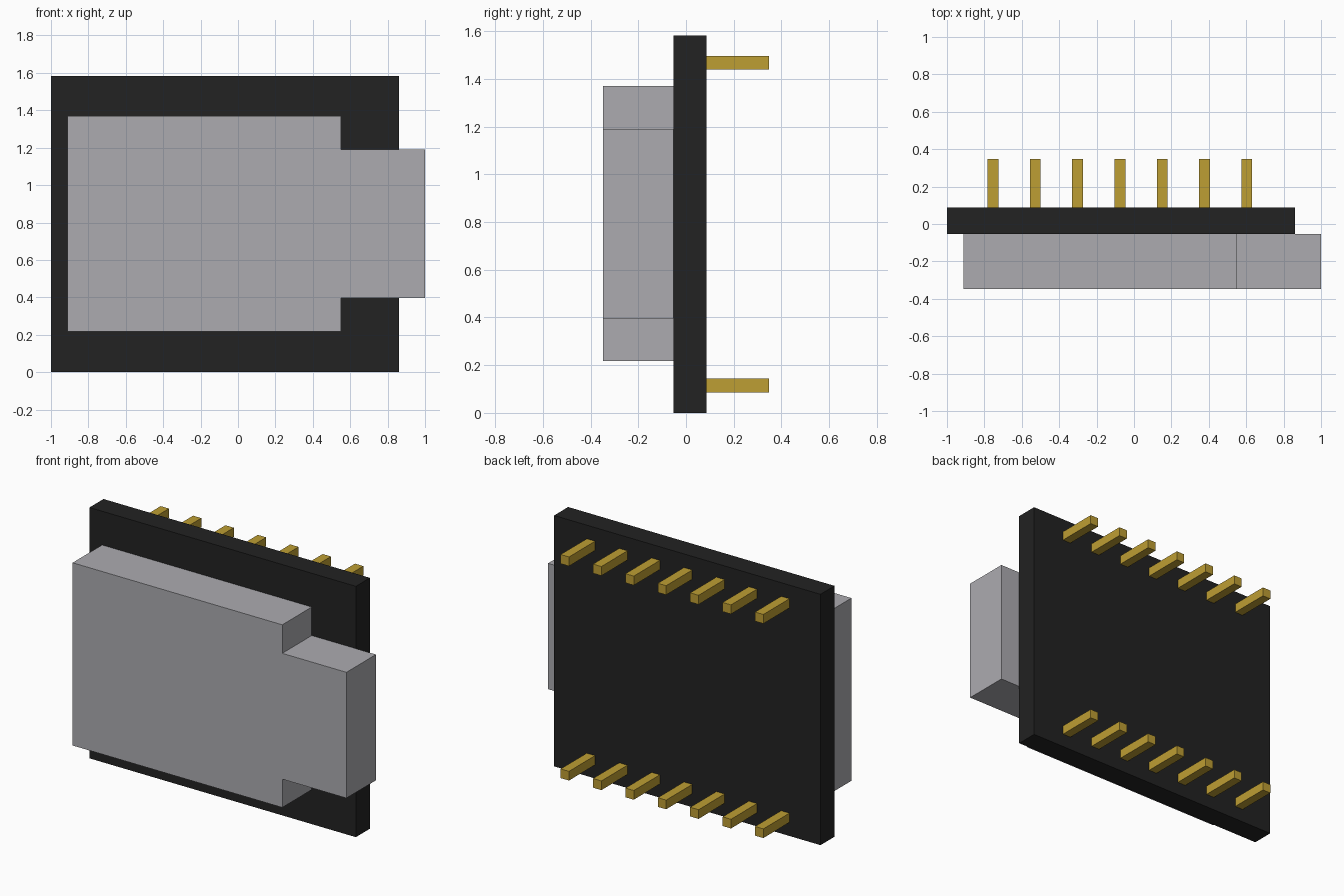
import bpy
import bmesh

cube = bpy.data.objects.get("Cube")
if cube:
    bpy.data.objects.remove(cube, do_unlink=True)


def material(name, color):
    mat = bpy.data.materials.new(name)
    mat.use_nodes = True
    mat.diffuse_color = (*color, 1)
    mat.node_tree.nodes["Principled BSDF"].inputs["Base Color"].default_value = (*color, 1)
    return mat


black = material("board black", (0.016, 0.016, 0.016))
grey = material("housing grey", (0.413, 0.407, 0.434))
gold = material("pin gold", (0.515, 0.342, 0.033))


def extrude_profile(name, points, y0, y1, mat):
    """Solid from an (x, z) outline running from y0 (front) to y1 (back)."""
    bm = bmesh.new()
    face = bm.faces.new([bm.verts.new((x, y0, z)) for x, z in points])
    new = bmesh.ops.extrude_face_region(bm, geom=[face])["geom"]
    bmesh.ops.translate(bm, vec=(0, y1 - y0, 0),
                        verts=[v for v in new if isinstance(v, bmesh.types.BMVert)])
    bmesh.ops.recalc_face_normals(bm, faces=bm.faces)
    mesh = bpy.data.meshes.new(name)
    bm.to_mesh(mesh)
    bm.free()
    mesh.materials.append(mat)
    obj = bpy.data.objects.new(name, mesh)
    bpy.context.collection.objects.link(obj)
    return obj


def rect(x0, x1, z0, z1):
    return [(x0, z0), (x1, z0), (x1, z1), (x0, z1)]


FRONT, BACK = -0.053, 0.087

# Circuit board
extrude_profile("board", rect(-1.0, 0.86, 0.0, 1.583), FRONT, BACK, black)

# Socket housing with a narrower end overhanging the board edge
housing = [(-0.912, 0.217), (0.552, 0.217), (0.552, 0.396), (1.0, 0.396),
           (1.0, 1.19), (0.552, 1.19), (0.552, 1.37), (-0.912, 1.37)]
extrude_profile("socket_housing", housing, -0.347, FRONT, grey)

# Two rows of square pins, set through the board and out of its back
HALF = 0.029
for row, z in (("lower", 0.115), ("upper", 1.468)):
    for i in range(7):
        x = -0.754 + 0.2262 * i
        extrude_profile(f"{row}_pin_{i + 1}", rect(x - HALF, x + HALF, z - HALF, z + HALF),
                        FRONT + 0.003, 0.347, gold)
